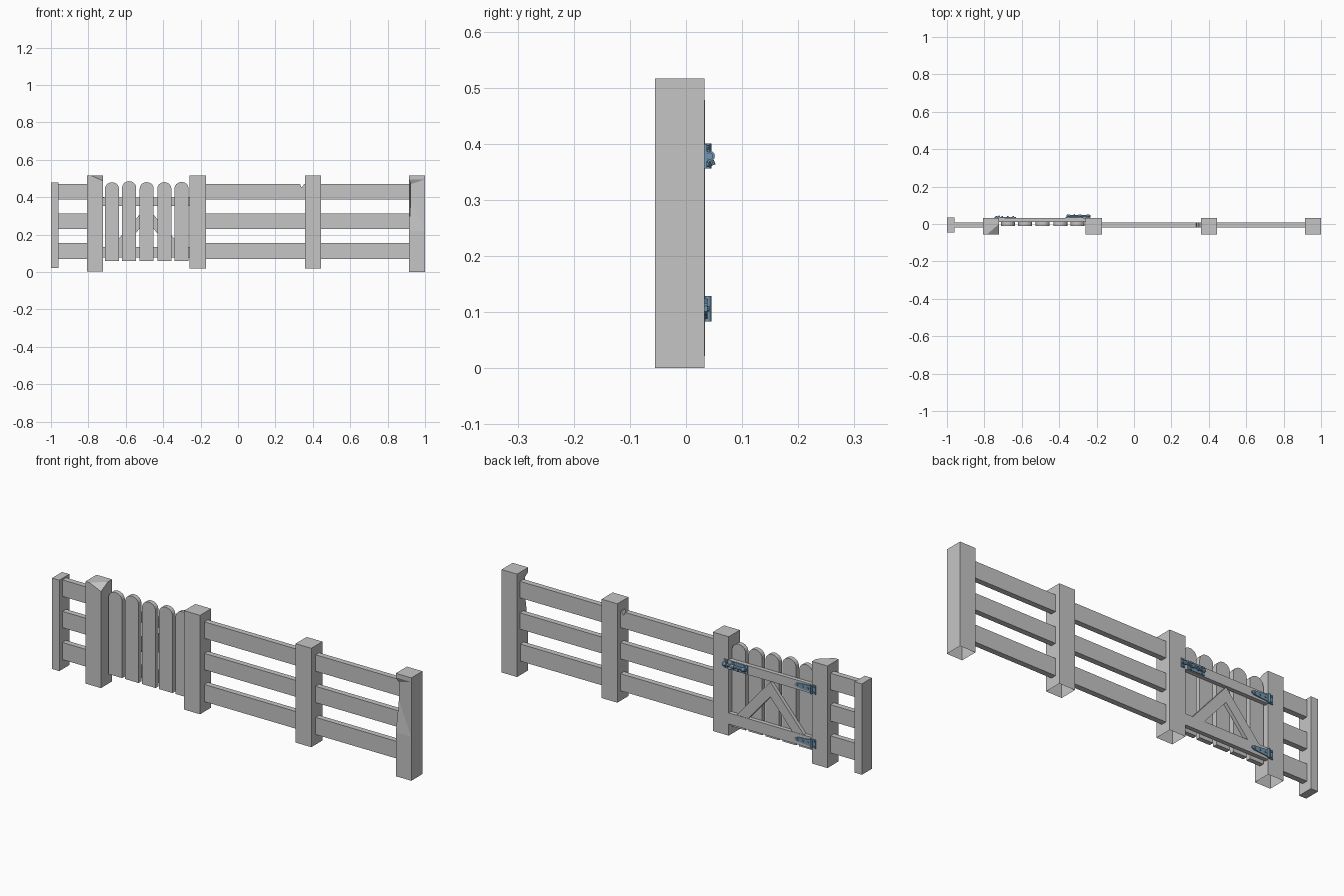
import bpy, bmesh, math
from mathutils import Vector, Matrix

if "Cube" in bpy.data.objects:
    bpy.data.objects.remove(bpy.data.objects["Cube"])


def material(name, rgb):
    m = bpy.data.materials.new(name)
    m.diffuse_color = (*rgb, 1)
    m.use_nodes = True
    m.node_tree.nodes["Principled BSDF"].inputs["Base Color"].default_value = m.diffuse_color
    return m


WOOD = material("grey_wood", (0.56, 0.56, 0.56))
METAL = material("blue_metal", (0.17, 0.31, 0.44))


def finish(name, bm, mat):
    bmesh.ops.recalc_face_normals(bm, faces=bm.faces)
    me = bpy.data.meshes.new(name)
    bm.to_mesh(me)
    bm.free()
    me.materials.append(mat)
    ob = bpy.data.objects.new(name, me)
    bpy.context.collection.objects.link(ob)
    return ob


def prism(name, pts, y0, y1, mat=WOOD):
    """Extrude an x-z outline from y0 to y1."""
    bm = bmesh.new()
    f = bm.faces.new([bm.verts.new((x, y0, z)) for x, z in pts])
    ext = bmesh.ops.extrude_face_region(bm, geom=[f])["geom"]
    bmesh.ops.translate(bm, vec=(0, y1 - y0, 0),
                        verts=[v for v in ext if isinstance(v, bmesh.types.BMVert)])
    return finish(name, bm, mat)


def box(name, x0, x1, y0, y1, z0, z1, mat=WOOD):
    return prism(name, [(x0, z0), (x1, z0), (x1, z1), (x0, z1)], y0, y1, mat)


def rod(name, a, b, r, n=12):
    a, b = Vector(a), Vector(b)
    d = b - a
    bm = bmesh.new()
    mat = Matrix.Translation((a + b) / 2) @ d.to_track_quat('Z', 'Y').to_matrix().to_4x4()
    bmesh.ops.create_cone(bm, cap_ends=True, segments=n, radius1=r, radius2=r,
                          depth=d.length, matrix=mat)
    ob = finish(name, bm, METAL)
    for p in ob.data.polygons:
        p.use_smooth = len(p.vertices) == 4
    bpy.context.view_layer.objects.active = ob
    ob.select_set(True)
    bpy.ops.object.shade_smooth_by_angle()
    ob.select_set(False)
    return ob


def edit(ob, fn):
    bm = bmesh.new()
    bm.from_mesh(ob.data)
    fn(bm)
    bm.to_mesh(ob.data)
    bm.free()


# Posts: the four large ones are hollow underneath
def open_bottom(bm):
    z0 = min(v.co.z for v in bm.verts)
    bmesh.ops.delete(bm, geom=[f for f in bm.faces
                     if all(abs(v.co.z - z0) < 1e-4 for v in f.verts)], context='FACES_ONLY')


box("end_post_small", -1.0, -0.96, -0.045, 0.034, 0.022, 0.478)
posts = {}
for name, x0, x1, z0 in (("hinge_post", -0.808, -0.722, 0.004), ("latch_post", -0.26, -0.172, 0.02),
                         ("middle_post", 0.358, 0.445, 0.02), ("end_post_large", 0.914, 1.0, 0.0)):
    posts[name] = box(name, x0, x1, -0.055, 0.033, z0, 0.516)


# Chipped top corner on the hinge post
def chip_corner(bm):
    a, b, c = Vector((-0.785, -0.055, 0.516)), Vector((-0.722, -0.055, 0.488)), Vector((-0.722, 0.0, 0.516))
    n = (b - a).cross(c - a)
    if n.z < 0:
        n.negate()
    cut = bmesh.ops.bisect_plane(bm, geom=bm.verts[:] + bm.edges[:] + bm.faces[:],
                                 plane_co=a, plane_no=n, clear_outer=True)
    bmesh.ops.holes_fill(bm, edges=[e for e in bm.edges if e.is_boundary])


# Worn front edge on the large end post
def wear_edge(bm):
    for z in (0.22, 0.38, 0.47, 0.495):
        bmesh.ops.bisect_plane(bm, geom=bm.verts[:] + bm.edges[:] + bm.faces[:],
                               plane_co=(0, 0, z), plane_no=(0, 0, 1))
    for v in bm.verts:
        if v.co.x < 0.92 and v.co.y < 0 and 0.3 < v.co.z < 0.48:
            v.co += Vector((0.009, 0.012, 0))
    bmesh.ops.triangulate(bm, faces=bm.faces[:])


edit(posts["hinge_post"], chip_corner)
edit(posts["end_post_large"], wear_edge)
for p in posts.values():
    edit(p, open_bottom)

# Fence rails, with one notched top rail
for i, (x0, x1) in enumerate(((-0.962, -0.806), (-0.174, 0.36), (0.443, 0.916))):
    for j, (z0, z1) in enumerate(((0.07, 0.156), (0.23, 0.312), (0.387, 0.47))):
        pts = [(x0, z0), (x1, z0), (x1, z1), (x0, z1)]
        if (i, j) == (1, 2):
            pts[3:3] = [(0.352, z1), (0.344, 0.455), (0.338, 0.455), (0.332, z1)]
        prism(f"fence_rail_{i}_{j}", pts, -0.02, 0.008)

# Gate pickets with rounded tops
for i, (cx, top) in enumerate(((-0.674, 0.48), (-0.582, 0.486), (-0.488, 0.481), (-0.394, 0.481), (-0.302, 0.482))):
    w, h = 0.0375, 0.035
    arc = [(cx + w * math.cos(math.pi * k / 10), top - h + h * math.sin(math.pi * k / 10)) for k in range(11)]
    prism(f"gate_picket_{i}", [(cx - w, 0.06), (cx + w, 0.06)] + arc, -0.01, 0.013)

# Gate rails and the two diagonal braces
box("gate_top_rail", -0.724, -0.258, 0.012, 0.033, 0.354, 0.4)
box("gate_bottom_rail", -0.724, -0.258, 0.012, 0.033, 0.078, 0.134)
for s, side in ((-1, "left"), (1, "right")):
    c = -0.489
    prism(f"gate_brace_{side}", [(c, 0.35), (c, 0.275), (c + s * 0.122, 0.134), (c + s * 0.187, 0.134)],
          0.013, 0.031)

# Hinges: post leaf, barrel, tapered strap and bolts
for i, z in enumerate((0.106, 0.378)):
    box(f"hinge_leaf_{i}", -0.745, -0.725, 0.032, 0.038, z - 0.0225, z + 0.0225, METAL)
    rod(f"hinge_barrel_{i}", (-0.722, 0.039, z - 0.0225), (-0.722, 0.039, z + 0.0225), 0.006)
    prism(f"hinge_strap_{i}", [(-0.722, z - 0.019), (-0.705, z - 0.015), (-0.64, z - 0.01), (-0.63, z - 0.005),
                               (-0.63, z + 0.005), (-0.64, z + 0.01), (-0.705, z + 0.015), (-0.722, z + 0.019)],
          0.032, 0.038, METAL)
    for j, (x, dz) in enumerate(((-0.735, 0.013), (-0.735, -0.013), (-0.704, 0), (-0.675, 0), (-0.645, 0))):
        rod(f"hinge_bolt_{i}_{j}", (x, 0.036, z + dz), (x, 0.042, z + dz), 0.0045, 8)

# Sliding latch: plates, collars, bolt and handle
z = 0.378
box("latch_plate", -0.366, -0.272, 0.032, 0.037, z - 0.021, z + 0.021, METAL)
box("latch_keeper_plate", -0.255, -0.235, 0.032, 0.037, z - 0.022, z + 0.022, METAL)
rod("latch_bolt", (-0.362, 0.042, z), (-0.233, 0.042, z), 0.0065)
for i, x in enumerate((-0.35, -0.288, -0.245)):
    rod(f"latch_collar_{i}", (x - 0.008, 0.042, z), (x + 0.008, 0.042, z), 0.0095)
    for s in (-1, 1):
        rod(f"latch_screw_{i}_{s}", (x, 0.036, z + s * 0.0155), (x, 0.041, z + s * 0.0155), 0.004, 8)
rod("latch_handle", (-0.32, 0.042, z), (-0.32, 0.049, z - 0.016), 0.004, 8)
